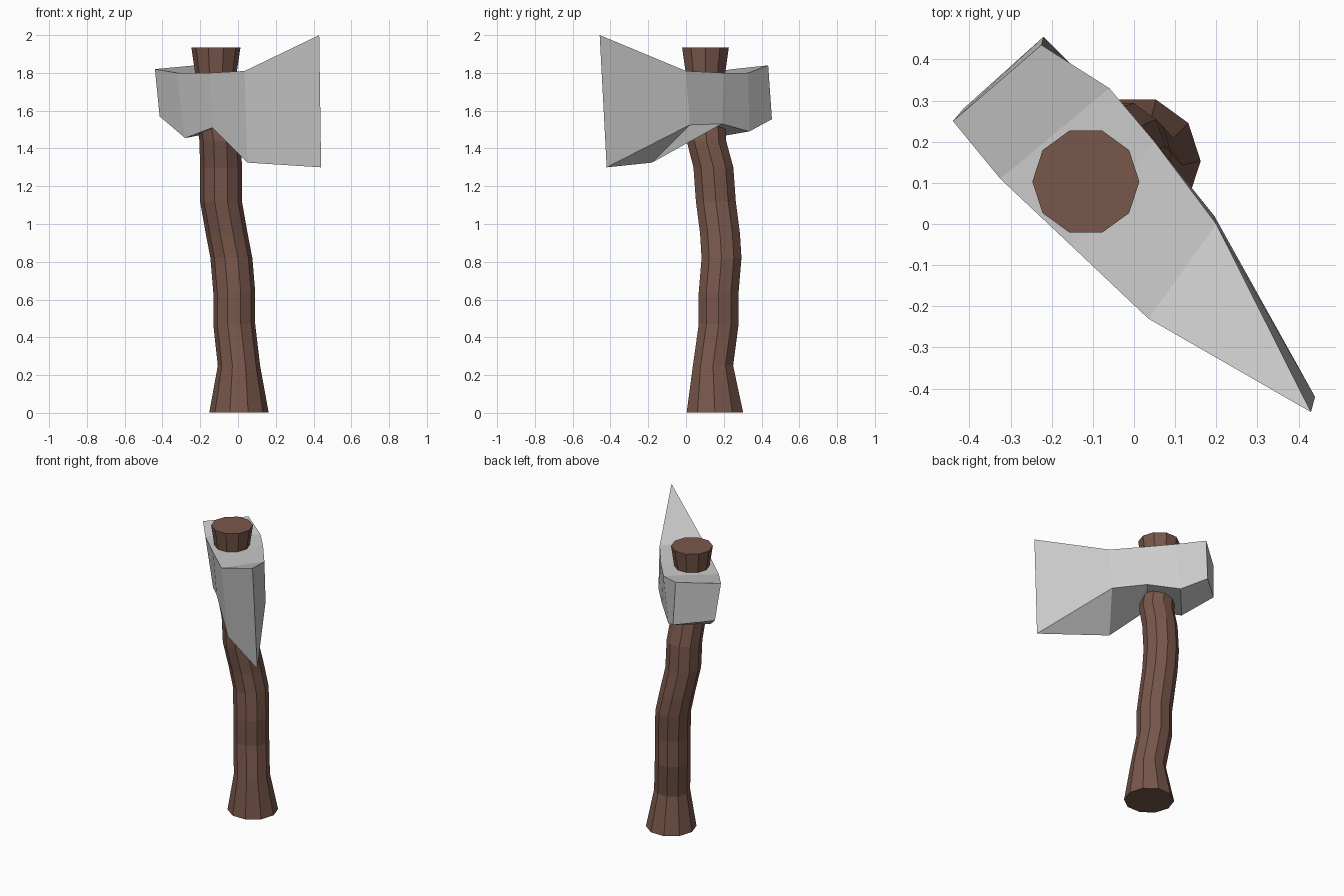
import bpy, bmesh
from math import cos, sin, pi

if "Cube" in bpy.data.objects:
    bpy.data.objects.remove(bpy.data.objects["Cube"])


def finish(bm, name):
    bmesh.ops.recalc_face_normals(bm, faces=bm.faces)
    mesh = bpy.data.meshes.new(name)
    bm.to_mesh(mesh)
    bm.free()
    obj = bpy.data.objects.new(name, mesh)
    bpy.context.collection.objects.link(obj)
    return obj


def bridge(bm, a, b):
    for i in range(len(a)):
        j = (i + 1) % len(a)
        bm.faces.new((a[i], a[j], b[j], b[i]))


# Wooden handle: ten-sided rings along a crooked path (x, y, z, radius)
path = [(0.005, 0.153, 0.003, 0.157), (0.005, 0.143, 0.25, 0.112),
        (-0.02, 0.173, 0.47, 0.111), (-0.02, 0.173, 0.64, 0.111),
        (-0.035, 0.188, 0.82, 0.111), (-0.06, 0.18, 0.95, 0.111),
        (-0.09, 0.158, 1.12, 0.111), (-0.09, 0.145, 1.3, 0.111),
        (-0.094, 0.108, 1.44, 0.110), (-0.115, 0.105, 1.55, 0.108),
        (-0.117, 0.103, 1.8, 0.110), (-0.117, 0.103, 1.935, 0.130)]
bm = bmesh.new()
SIDES = 10
rings = [[bm.verts.new((x + r * cos(2 * pi * i / SIDES),
                        y + r * sin(2 * pi * i / SIDES), z))
          for i in range(SIDES)] for x, y, z, r in path]
for a, b in zip(rings, rings[1:]):
    bridge(bm, a, b)
bm.faces.new(rings[0])
bm.faces.new(rings[-1])
handle = finish(bm, "handle")
wood = bpy.data.materials.new("wood")
wood.diffuse_color = (0.19, 0.095, 0.07, 1)
wood.use_nodes = True
wood.node_tree.nodes["Principled BSDF"].inputs["Base Color"].default_value = wood.diffuse_color
handle.data.materials.append(wood)

# Axe head: four-cornered sections (left top, right top, right bottom, left bottom)
sections = [
    [(-0.44, 0.25, 1.82), (-0.225, 0.435, 1.84), (-0.22, 0.455, 1.555), (-0.415, 0.28, 1.57)],
    [(-0.325, 0.11, 1.80), (-0.06, 0.33, 1.80), (-0.10, 0.335, 1.49), (-0.28, 0.13, 1.455)],
    [(-0.15, -0.055, 1.80), (0.05, 0.20, 1.80), (0.05, 0.19, 1.53), (-0.135, -0.04, 1.51)],
    [(0.035, -0.23, 1.81), (0.20, 0.0, 1.81), (0.195, 0.02, 1.525), (0.05, -0.18, 1.325)],
]
bm = bmesh.new()
loops = [[bm.verts.new(p) for p in s] for s in sections]
for a, b in zip(loops, loops[1:]):
    bridge(bm, a, b)
bm.faces.new(loops[0])

# Blade: taper the last section to a sharp upright edge
lt, rt, rb, lb = loops[-1]
tip = bm.verts.new((0.43, -0.457, 2.0))
heel = bm.verts.new((0.44, -0.42, 1.30))
for face in ((lt, rt, tip), (rb, lb, heel), (lt, tip, heel, lb), (rt, rb, heel, tip)):
    bm.faces.new(face)
finish(bm, "axe_head")
